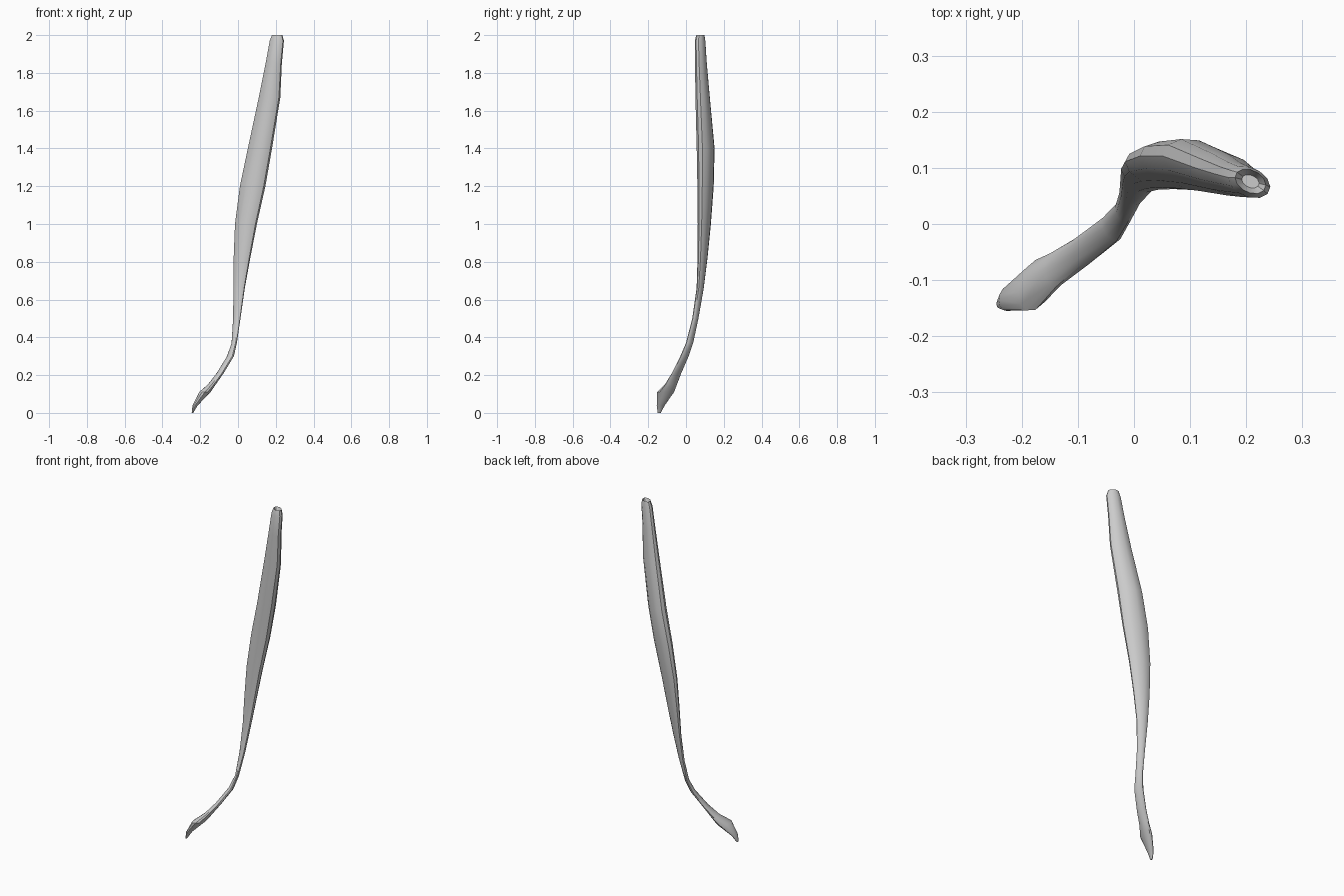
import bpy, bmesh, math

SIDES = 12
# z, x min, x max, y min, y max, skew (tilt of the oval section)
SECTIONS = [
    (0.00, -0.245, -0.237, -0.150, -0.134, 0.0),
    (0.04, -0.241, -0.213, -0.155, -0.112, 0.1),
    (0.11, -0.206, -0.145, -0.155, -0.062, 0.3),
    (0.15, -0.160, -0.118, -0.112, -0.048, 0.0),
    (0.21, -0.113, -0.076, -0.075, -0.025, -0.4),
    (0.30, -0.058, -0.022, -0.030, 0.014, -0.5),
    (0.37, -0.034, -0.006, 0.000, 0.038, -0.5),
    (0.50, -0.026, 0.013, 0.033, 0.066, -0.4),
    (0.66, -0.024, 0.036, 0.056, 0.094, -0.4),
    (0.82, -0.023, 0.065, 0.061, 0.114, -0.4),
    (1.00, -0.016, 0.100, 0.062, 0.132, -0.4),
    (1.20, 0.010, 0.145, 0.060, 0.147, -0.4),
    (1.40, 0.052, 0.180, 0.056, 0.152, -0.35),
    (1.67, 0.110, 0.224, 0.049, 0.127, -0.3),
    (1.85, 0.146, 0.232, 0.047, 0.111, -0.3),
    (1.97, 0.168, 0.243, 0.046, 0.103, -0.3),
    (2.00, 0.180, 0.235, 0.054, 0.098, -0.3),
]


def ring(bm, z, x0, x1, y0, y1, skew):
    phi = math.asin(skew)
    verts = []
    for i in range(SIDES):
        t = 2 * math.pi * i / SIDES
        x = (x0 + x1) / 2 + (x1 - x0) / 2 * math.cos(t)
        y = (y0 + y1) / 2 + (y1 - y0) / 2 * math.sin(t + phi)
        verts.append(bm.verts.new((x, y, z)))
    return verts


# Strap: lofted oval sections from the lower tendon to the upper end
bm = bmesh.new()
rings = [ring(bm, *s) for s in SECTIONS]
# Shallow hollow in the top end
rings.append(ring(bm, 1.975, 0.192, 0.223, 0.064, 0.088, -0.3))
for a, b in zip(rings, rings[1:]):
    for i in range(SIDES):
        j = (i + 1) % SIDES
        bm.faces.new((a[i], a[j], b[j], b[i]))
bm.faces.new(rings[0][::-1])
bm.faces.new(rings[-1])
bmesh.ops.recalc_face_normals(bm, faces=bm.faces)

mesh = bpy.data.meshes.new("strap_muscle")
bm.to_mesh(mesh)
bm.free()
obj = bpy.data.objects.new("strap_muscle", mesh)
bpy.context.collection.objects.link(obj)
bpy.context.view_layer.objects.active = obj
obj.select_set(True)
bpy.ops.object.shade_smooth_by_angle(angle=math.radians(35))
